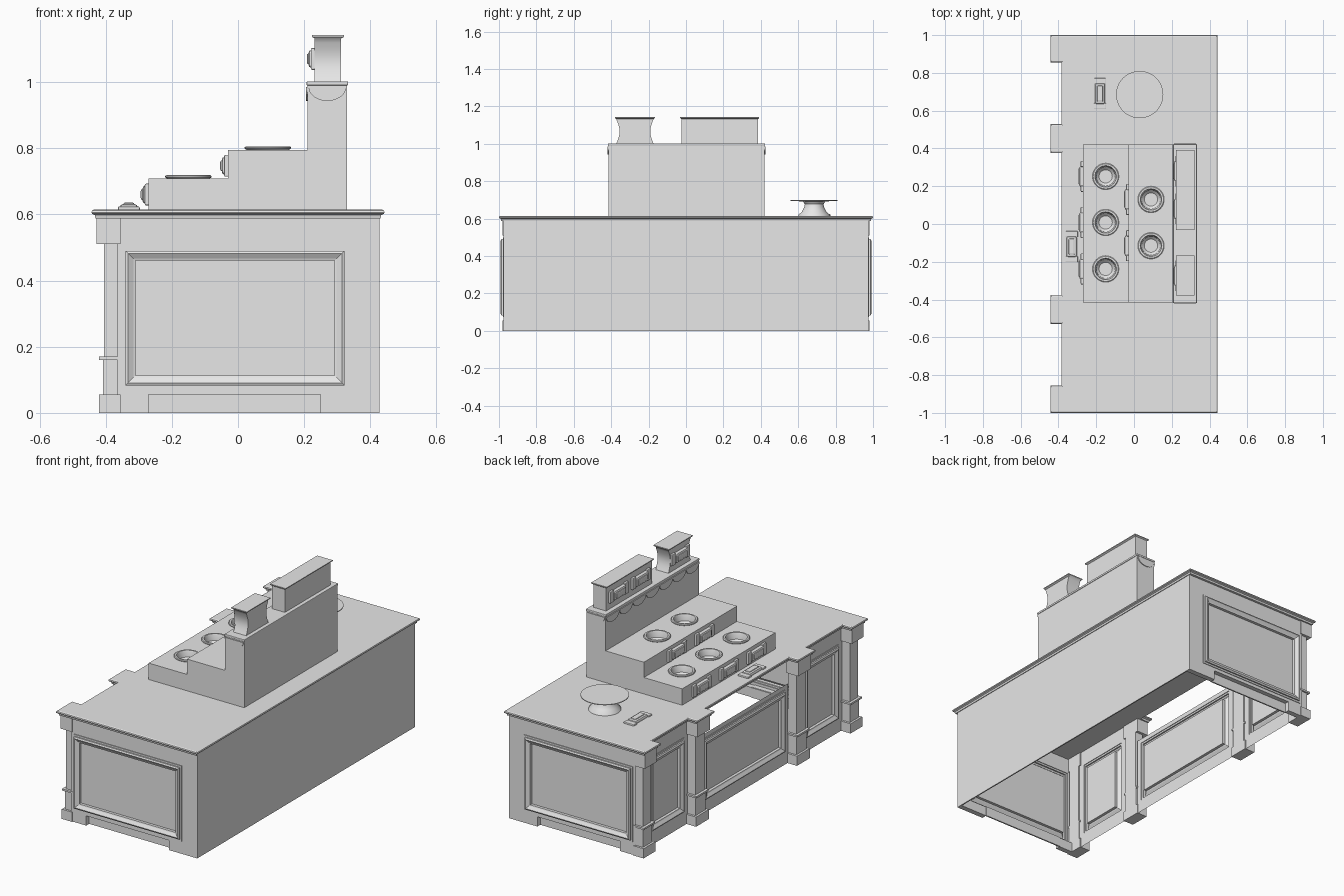
import bpy, bmesh, math
from mathutils import Vector

cube = bpy.data.objects.get("Cube")
if cube:
    bpy.data.objects.remove(cube, do_unlink=True)

grey = bpy.data.materials.new("plain_grey")
grey.use_nodes = True
grey.diffuse_color = (0.8, 0.8, 0.8, 1)
grey.node_tree.nodes["Principled BSDF"].inputs["Base Color"].default_value = (0.8, 0.8, 0.8, 1)


def finish(name, bm, smooth=False):
    bmesh.ops.recalc_face_normals(bm, faces=bm.faces)
    me = bpy.data.meshes.new(name)
    bm.to_mesh(me)
    bm.free()
    me.materials.append(grey)
    ob = bpy.data.objects.new(name, me)
    bpy.context.collection.objects.link(ob)
    if smooth:
        bpy.ops.object.select_all(action='DESELECT')
        ob.select_set(True)
        bpy.context.view_layer.objects.active = ob
        bpy.ops.object.shade_smooth_by_angle(angle=math.radians(35))
    return ob


def add_box(bm, x, y, z, bevel=0):
    """Box from (low, high) ranges on each axis."""
    verts = bmesh.ops.create_cube(bm, size=1)["verts"]
    for v in verts:
        v.co = Vector([(r[0] + r[1]) / 2 + c * (r[1] - r[0]) for r, c in zip((x, y, z), v.co)])
    if bevel:
        edges = {e for v in verts for e in v.link_edges}
        bmesh.ops.bevel(bm, geom=list(edges), offset=bevel, segments=2, affect='EDGES', profile=0.5)


def box(name, x, y, z, bevel=0):
    bm = bmesh.new()
    add_box(bm, x, y, z, bevel)
    return finish(name, bm)


def loft(bm, loops, cap_start=True, cap_end=True):
    """Skin a list of closed point loops."""
    rings = [[bm.verts.new(p) for p in loop] for loop in loops]
    n = len(rings[0])
    for a, b in zip(rings, rings[1:]):
        for i in range(n):
            bm.faces.new((a[i], a[(i + 1) % n], b[(i + 1) % n], b[i]))
    if cap_start:
        bm.faces.new(rings[0])
    if cap_end:
        bm.faces.new(rings[-1])


def lathe(name, centre, profile, sides=32, cap_start=True):
    bm = bmesh.new()
    turns = [2 * math.pi * i / sides for i in range(sides)]
    loft(bm, [[(centre[0] + r * math.cos(t), centre[1] + r * math.sin(t), centre[2] + z)
               for t in turns] for r, z in profile], cap_start)
    return finish(name, bm, True)


# Countertop: outline jogs out over each post, stacked into an edge moulding
posts = [(-0.98, -0.875), (-0.51, -0.395), (0.395, 0.51), (0.875, 0.98)]


def outline(d, z):
    pts = [(0.423 + d, 0.98 + d), (0.423 + d, -0.98 - d)]
    for i, (a, b) in enumerate(posts):
        if i:
            pts.append((-0.365 - d, a - d))
        pts += [(-0.423 - d, a - d), (-0.423 - d, b + d)]
        if i < 3:
            pts.append((-0.365 - d, b + d))
    return [(x, y, z) for x, y in pts]


bm = bmesh.new()
loft(bm, [outline(d, z) for d, z in
          ((0.008, 0.588), (0.01, 0.598), (0.018, 0.602), (0.02, 0.606), (0.018, 0.612), (0.012, 0.615))])
finish("countertop", bm)

# Posts: plinth, lower shaft, collar, upper shaft, capital
for i, (a, b) in enumerate(posts):
    bm = bmesh.new()
    for out, side, z in ((0.42, 0, (0, 0.055)), (0.408, 0.012, (0.055, 0.16)),
                         (0.42, 0.002, (0.16, 0.17)), (0.405, 0.015, (0.17, 0.51)),
                         (0.428, 0, (0.51, 0.59))):
        add_box(bm, (-out, -0.355), (a + side, b - side), z)
    finish("post_%d" % (i + 1), bm)

# Plain serving-side wall
box("plain_wall", (0.42, 0.427), (-0.975, 0.975), (0, 0.59))

# Moulded panels: a wall sheet stepping through a raised frame to a sunken field
moulding = ((0, 0), (0, 0.004), (0.01, 0.004), (0.01, 0.012), (0.018, 0.016),
            (0.034, 0.006), (0.04, 0.004), (0.04, -0.012))


def panel(name, place, wall, frame):
    def rect(r, h, inset=0):
        u0, u1, v0, v1 = r[0] + inset, r[1] - inset, r[2] + inset, r[3] - inset
        return [place(u, v, h) for u, v in ((u0, v0), (u1, v0), (u1, v1), (u0, v1))]
    bm = bmesh.new()
    loft(bm, [rect(wall, 0)] + [rect(frame, h, i) for i, h in moulding], cap_start=False)
    finish(name, bm)


for s, word in ((-1, "front"), (1, "back")):
    panel(word + "_end_panel", lambda u, v, h: (u, s * (0.975 + h), v),
          (-0.365, 0.427, 0.055, 0.59), (-0.35, 0.332, 0.073, 0.5))
    # Plinth feet with a recessed toe board between
    bm = bmesh.new()
    outer, inner = s * 0.975, s * 0.945
    span = (min(outer, inner), max(outer, inner))
    add_box(bm, (-0.365, -0.27), span, (0, 0.055))
    add_box(bm, (0.25, 0.427), span, (0, 0.055))
    add_box(bm, (-0.27, 0.25), span, (0.055, 0.058))
    add_box(bm, (-0.27, 0.25), (inner - 0.004, inner + 0.004), (0, 0.056))
    finish(word + "_plinth", bm)

side = lambda u, v, h: (-0.36 - h, u, v)
for s, word in ((-1, "front"), (1, "back")):
    lo, hi = sorted((s * 0.5, s * 0.885))
    panel(word + "_bay_panel", side, (lo, hi, 0, 0.59), (lo + 0.035, hi - 0.035, 0.075, 0.5))
panel("middle_bay_panel", side, (-0.4, 0.4, 0, 0.45), (-0.37, 0.37, 0.07, 0.425))

# Stepped display, with openings for the bowls
bm = bmesh.new()
steps = [(-0.27, 0.612), (-0.27, 0.708), (-0.03, 0.708), (-0.03, 0.795),
         (0.21, 0.795), (0.21, 0.985), (0.33, 0.985), (0.33, 0.612)]
loft(bm, [[(x, y, z) for x, z in steps] for y in (-0.415, 0.42)])
display = finish("stepped_display", bm)

bowls = [(-0.15, y, 0.708) for y in (-0.238, 0.008, 0.252)] + [(0.09, y, 0.795) for y in (-0.115, 0.13)]
bm = bmesh.new()
for x, y, z in bowls:
    r = bmesh.ops.create_cone(bm, cap_ends=True, segments=32, radius1=0.06, radius2=0.06, depth=0.1)
    bmesh.ops.translate(bm, verts=r["verts"], vec=(x, y, z))
cutter = finish("bowl_cutter", bm)
cutter.hide_render = True
cutter.hide_set(True)
cut = display.modifiers.new("bowl_openings", 'BOOLEAN')
cut.object = cutter
cut.solver = 'EXACT'
for i, c in enumerate(bowls):
    lathe("bowl_%d" % (i + 1), c, ((0.064, 0), (0.07, 0.004), (0.07, 0.008), (0.066, 0.011),
          (0.057, 0.011), (0.054, 0.004), (0.05, -0.025), (0.035, -0.04)), cap_start=False)

box("display_cap", (0.207, 0.333), (-0.418, 0.423), (0.99, 1.002), 0.003)
box("display_cap_trim", (0.21, 0.33), (-0.416, 0.421), (0.98, 0.99))


# Scalloped bunting round the display top
def scallop(bm, centre, along, out, half):
    arc = [math.pi * i / 12 for i in range(13)]
    loft(bm, [[Vector(centre) + along * half * math.cos(t) + out * d - Vector((0, 0, 0.042 * math.sin(t)))
               for t in arc] for d in (0, 0.005)])


bm = bmesh.new()
X, Y = Vector((1, 0, 0)), Vector((0, 1, 0))
count, width = 7, 0.835 / 7
for i in range(count):
    scallop(bm, (0.21, -0.415 + width * (i + 0.5), 0.985), Y, -X, width / 2)
scallop(bm, (0.27, -0.415, 0.985), X, -Y, 0.057)
scallop(bm, (0.27, 0.42, 0.985), X, Y, 0.057)
finish("scalloped_bunting", bm)


# Boxes on the top shelf: one straight, one with a pinched waist
def shelf_box(name, yc, half, waist):
    bm = bmesh.new()
    loops = []
    for i in range(11):
        t = i / 10
        hy = half - waist * math.sin(math.pi * t)
        loops.append((0.04, hy, 1.0 + 0.132 * t))
    loops += [(0.049, half + 0.006, 1.137), (0.049, half + 0.006, 1.142)]
    loft(bm, [[(0.272 + a * hx, yc + b * hy, z) for a, b in ((-1, -1), (1, -1), (1, 1), (-1, 1))]
              for hx, hy, z in loops])
    finish(name, bm, True)


shelf_box("long_shelf_box", 0.18, 0.205, 0)
shelf_box("pinched_shelf_box", -0.273, 0.1, 0.018)


# Label holders: a rounded body with thin end tabs, upright or lying flat
def holder(name, x, y, z, flat=False):
    bm = bmesh.new()
    add_box(bm, (-0.019, 0.01), (-0.055, 0.055), (-0.027, 0.027), 0.009)
    add_box(bm, (-0.024, 0), (-0.042, 0.042), (-0.016, 0.016), 0.005)
    for s in (-1, 1):
        lo, hi = sorted((s * 0.05, s * 0.082))
        add_box(bm, (-0.012, 0.006), (lo, hi), (-0.033, 0.033), 0.004)
    for v in bm.verts:
        c = v.co.copy()
        v.co = Vector((x, y, z)) + (Vector((c.z, c.y, -c.x)) if flat else c)
    finish(name, bm)


for i, (x, y, z) in enumerate(bowls):
    front = -0.27 if x < 0 else -0.03
    holder("bowl_label_%d" % (i + 1), front, y, z - 0.048)
for i, y in enumerate((-0.273, 0.08, 0.28)):
    holder("shelf_label_%d" % (i + 1), 0.232, y, 1.07)
holder("counter_label_1", -0.33, -0.12, 0.612, True)
holder("counter_label_2", -0.18, 0.69, 0.612, True)

# Cake stand
lathe("cake_stand", (0.03, 0.685, 0.612),
      ((0.085, 0), (0.083, 0.008), (0.065, 0.025), (0.053, 0.05), (0.05, 0.065), (0.06, 0.08),
       (0.125, 0.082), (0.125, 0.086)), 40)
